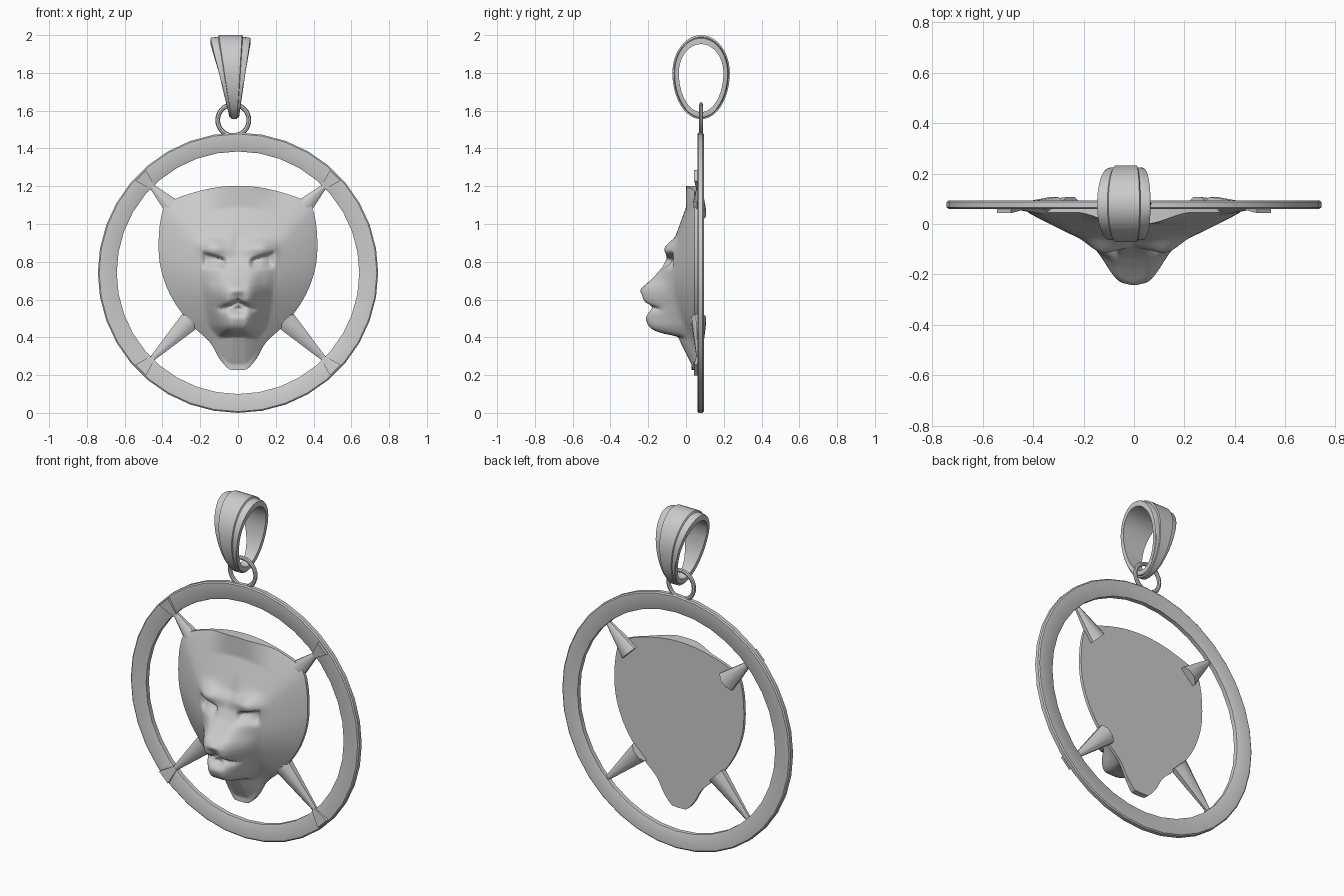
import bpy, bmesh, math
from mathutils import Vector

if "Cube" in bpy.data.objects:
    bpy.data.objects.remove(bpy.data.objects["Cube"])

RC = 0.742  # ring centre height


def make(name, verts, faces, angle=35):
    me = bpy.data.meshes.new(name)
    me.from_pydata(verts, [], faces)
    bm = bmesh.new()
    bm.from_mesh(me)
    bmesh.ops.recalc_face_normals(bm, faces=bm.faces)
    bm.to_mesh(me)
    bm.free()
    ob = bpy.data.objects.new(name, me)
    bpy.context.collection.objects.link(ob)
    bpy.ops.object.select_all(action='DESELECT')
    ob.select_set(True)
    bpy.context.view_layer.objects.active = ob
    bpy.ops.object.shade_smooth_by_angle(angle=math.radians(angle))
    return ob


def loop_sweep(name, sections, angle=35):
    """Join closed cross-sections into a closed band."""
    n, m = len(sections), len(sections[0])
    verts = [p for s in sections for p in s]
    faces = [(i * m + j, i * m + (j + 1) % m,
              (i + 1) % n * m + (j + 1) % m, (i + 1) % n * m + j)
             for i in range(n) for j in range(m)]
    return make(name, verts, faces, angle)


def annulus(name, cx, cz, seg, profile):
    """Revolve (radius, y) profile about the y direction."""
    secs = []
    for i in range(seg):
        a = 2 * math.pi * i / seg
        secs.append([(cx + r * math.cos(a), y, cz + r * math.sin(a)) for r, y in profile])
    return loop_sweep(name, secs)


def frustum(name, p0, p1, size0, size1, sides, phase=0.0):
    """Tapered prism; sizes are (half width in the ring plane, half depth in y)."""
    p0, p1 = Vector(p0), Vector(p1)
    d = (p1 - p0).normalized()
    side = Vector((0, 1, 0)).cross(d).normalized()
    verts = []
    for p, (w, h) in ((p0, size0), (p1, size1)):
        for k in range(sides):
            a = 2 * math.pi * k / sides + phase
            verts.append(p + side * w * math.cos(a) + Vector((0, h * math.sin(a), 0)))
    faces = [(k, (k + 1) % sides, sides + (k + 1) % sides, sides + k) for k in range(sides)]
    faces += [tuple(range(sides)), tuple(range(sides, 2 * sides))]
    return make(name, verts, faces, 40)


def sstep(a, b, x):
    t = min(1, max(0, (x - a) / (b - a)))
    return t * t * (3 - 2 * t)


def gauss(x, z, cx, cz, rx, rz):
    return math.exp(-((x - cx) / rx) ** 2 - ((z - cz) / rz) ** 2)


def interp(tab, x):
    if x <= tab[0][0]:
        return tab[0][1]
    for (a, u), (b, v) in zip(tab, tab[1:]):
        if x <= b:
            return u + (v - u) * (x - a) / (b - a)
    return tab[-1][1]


# Outer ring and small link
annulus("outer_ring", 0, RC, 36, [(0.642, 0.064), (0.648, 0.06), (0.735, 0.06), (0.742, 0.066),
                                 (0.742, 0.088), (0.735, 0.094), (0.648, 0.094), (0.642, 0.09)])
annulus("link_ring", -0.025, 1.55, 32,
        [(0.0825 + 0.0125 * math.cos(k * math.pi / 4), 0.08 + 0.01 * math.sin(k * math.pi / 4))
         for k in range(8)])

# Hanging loop: egg-shaped band, wide on top, with a raised centre panel
secs = []
for i in range(48):
    a = 2 * math.pi * i / 48
    c, s = math.cos(a), math.sin(a)

    def egg(off):
        zc = 1.80
        return (0.08 + (0.152 - off) * c,
                zc + ((0.2 if s > 0 else 0.245) - off * (1.4 if s > 0 else 1.1)) * s)
    z = egg(0)[1]
    t = (z - 1.555) / 0.445
    cx, hw = -0.02 - 0.02 * t, 0.026 + 0.08 * t
    sec = []
    for u, off in ((-1, 0.034), (-1, 0.012), (-0.94, 0.009), (-0.62, 0.007), (-0.58, 0),
                   (0.58, 0), (0.62, 0.007), (0.94, 0.009), (1, 0.012), (1, 0.034)):
        y, zz = egg(off)
        sec.append((cx + u * hw, y, zz))
    secs.append(sec)
loop_sweep("hanging_loop", secs, 28)

# Four spikes and their widening claws over the ring
for sx in (1, -1):
    for sz, start, tag in ((1, 0.445, "upper"), (-1, 0.355, "lower")):
        q = math.sqrt(0.5)

        def at(r, y):
            return (sx * r * q, y, RC + sz * r * q)
        side = "right" if sx > 0 else "left"
        frustum(f"{tag}_{side}_spike", at(start, 0.068), at(0.655, 0.07),
                (0.06, 0.042), (0.013, 0.013), 8, math.pi / 8)
        frustum(f"{tag}_{side}_claw", at(0.635, 0.064), at(0.728, 0.06),
                (0.018, 0.012), (0.056, 0.024), 4, math.pi / 4)

# Head outline (right half, top to bottom), smoothed and mirrored
half = [(0.08, 1.198), (0.24, 1.165), (0.37, 1.11), (0.41, 1.02), (0.42, 0.86), (0.40, 0.73),
        (0.345, 0.60), (0.25, 0.47), (0.15, 0.375), (0.10, 0.29), (0.055, 0.237), (0.03, 0.228)]
ctrl = [Vector(p) for p in half] + [Vector((-x, z)) for x, z in reversed(half)]
outline = []
for i in range(len(ctrl)):
    p0, p1, p2, p3 = (ctrl[(i + k) % len(ctrl)] for k in (-1, 0, 1, 2))
    for j in range(6):
        t = j / 6
        outline.append(0.5 * (2 * p1 + (p2 - p0) * t + (2 * p0 - 5 * p1 + 4 * p2 - p3) * t * t
                              + (3 * p1 - p0 - 3 * p2 + p3) * t ** 3))

# Centreline relief and face half-width by height
PROFILE = [(0.395, 0.03), (0.415, -0.11), (0.44, -0.18), (0.47, -0.205), (0.52, -0.205),
           (0.555, -0.19), (0.60, -0.215), (0.64, -0.23), (0.67, -0.222), (0.72, -0.17),
           (0.77, -0.125), (0.82, -0.1), (0.87, -0.095), (0.92, -0.06), (1.0, 0.0)]
WIDTH = [(0.40, 0.12), (0.46, 0.155), (0.55, 0.18), (0.65, 0.195), (0.8, 0.22), (0.95, 0.23)]


def relief(x, z, t):
    ax = abs(x)
    y = 0.046 - 0.205 * (1 - t) ** 0.95
    y = y if y > -0.05 else -0.05 - 0.05 * math.tanh((-0.05 - y) / 0.05)
    p = sum(interp(PROFILE, z + k * 0.005) for k in (-2, -1, 0, 1, 2)) / 5
    y += min(0, p - y) * (1 - sstep(0.2, 1.0, ax / interp(WIDTH, z)))
    # brow, muzzle puffs, nose, cheek hollow
    y -= 0.03 * gauss(ax, z, 0.13, 0.875, 0.06, 0.045)
    y -= 0.012 * gauss(ax, z, 0.055, 0.6, 0.04, 0.04)
    y -= 0.014 * gauss(x, z, 0, 0.648, 0.035, 0.022)
    y += 0.012 * gauss(ax, z, 0.12, 0.69, 0.04, 0.05)
    y += 0.010 * gauss(x, z, 0, 0.90, 0.025, 0.07)
    # eye sockets with a crisp upper lid
    lid = 0.812 + 0.3 * (ax - 0.07)
    y += 0.034 * (1 - sstep(lid - 0.006, lid + 0.012, z)) * sstep(0.755, 0.80, z) \
        * sstep(0.055, 0.085, ax) * (1 - sstep(0.165, 0.20, ax))
    y -= 0.012 * gauss(ax, z, 0.125, 0.79, 0.035, 0.02)
    # mouth line, opening and lower lip
    lip = 0.588 - 0.6 * ax + 2.0 * ax * ax
    y += 0.022 * math.exp(-((z - lip) / 0.013) ** 2) * (1 - sstep(0.07, 0.12, ax))
    y += 0.022 * gauss(x, z, 0, 0.548, 0.04, 0.02)
    y -= 0.008 * gauss(x, z, 0, 0.50, 0.06, 0.018)
    return y


# Head: relief front on a polar grid plus a flat back
N, RINGS, C = len(outline), 56, Vector((0, 0.65))
verts = [(0, relief(0, C.y, 0), C.y)]
for r in range(1, RINGS + 1):
    t = r / RINGS
    for o in outline:
        p = C + (o - C) * t
        verts.append((p.x, relief(p.x, p.y, t), p.y))
verts += [(o.x, 0.064, o.y) for o in outline]
faces = [(0, 1 + j, 1 + (j + 1) % N) for j in range(N)]
for r in range(RINGS):
    a, b = 1 + r * N, 1 + (r + 1) * N
    faces += [(a + j, b + j, b + (j + 1) % N, a + (j + 1) % N) for j in range(N)]
faces.append(tuple(1 + RINGS * N + j for j in range(N)))
make("lion_head", verts, faces, 50)
